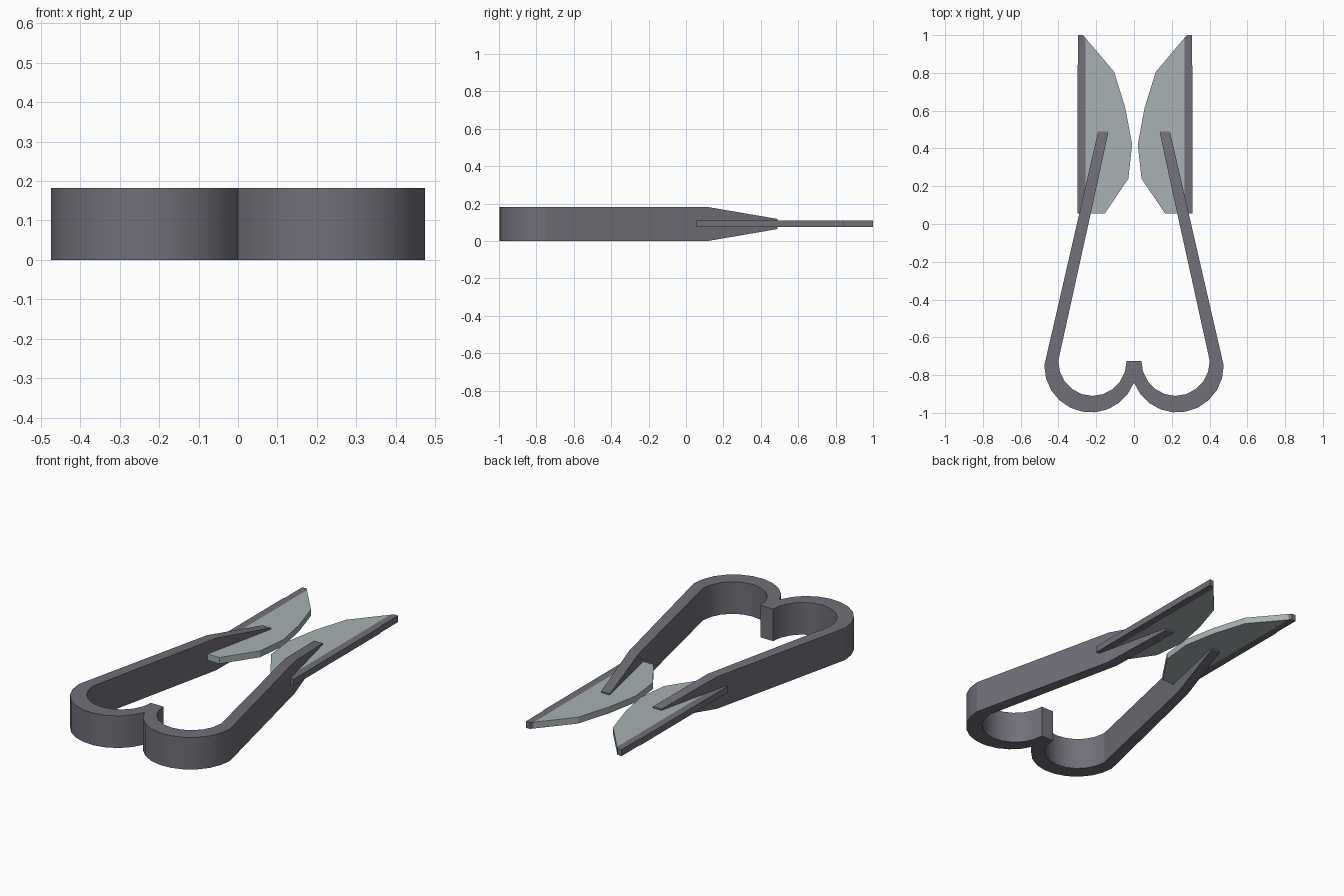
import bpy, bmesh, math

if "Cube" in bpy.data.objects:
    bpy.data.objects.remove(bpy.data.objects["Cube"])


def material(name, rgb):
    m = bpy.data.materials.new(name)
    m.diffuse_color = (*rgb, 1)
    m.use_nodes = True
    m.node_tree.nodes["Principled BSDF"].inputs["Base Color"].default_value = m.diffuse_color
    return m


DARK = material("dark grey metal", (0.165, 0.16, 0.19))
LIGHT = material("pale blade steel", (0.39, 0.44, 0.45))


def finish(bm, name, mats):
    bmesh.ops.remove_doubles(bm, verts=bm.verts, dist=0.0005)
    bmesh.ops.recalc_face_normals(bm, faces=bm.faces)
    me = bpy.data.meshes.new(name)
    bm.to_mesh(me)
    bm.free()
    for m in mats:
        me.materials.append(m)
    ob = bpy.data.objects.new(name, me)
    bpy.context.collection.objects.link(ob)
    return ob


# Spring handle: (inner xy, outer xy, z low, z high) sections from tip to middle
H = 0.182
sections = [((-0.135, 0.49), (-0.19, 0.49), 0.064, 0.118),
            ((-0.216, 0.115), (-0.276, 0.115), 0, H)]
N = 10
for i in range(N + 1):
    a = math.pi + math.pi * i / N
    b = math.pi + math.radians(158.5) * i / N
    inner = (-0.22 + 0.181 * math.cos(a), -0.725 + 0.185 * math.sin(a))
    outer = (-0.229 + 0.246 * math.cos(b), -0.75 + 0.248 * math.sin(b))
    if i == N:
        outer = (0, -0.84)
    sections.append((inner, outer, 0, H))
sections.append(((0, -0.725), (0, -0.84), 0, H))

bm = bmesh.new()
for sx in (1, -1):
    rings = []
    for (ix, iy), (ox, oy), lo, hi in sections:
        rings.append([bm.verts.new((sx * x, y, z)) for x, y, z in
                      ((ix, iy, lo), (ox, oy, lo), (ox, oy, hi), (ix, iy, hi))])
    bm.faces.new(rings[0])
    for k, (r, s) in enumerate(zip(rings, rings[1:])):
        for j in range(4):
            if k == len(rings) - 2 and j == 1:
                continue  # both outer edges coincide on the centre line
            bm.faces.new((r[j], r[(j + 1) % 4], s[(j + 1) % 4], s[j]))
handle = finish(bm, "spring_handle", [DARK])
bpy.context.view_layer.objects.active = handle
handle.select_set(True)
bpy.ops.object.shade_smooth_by_angle(angle=math.radians(20))

# Blades: pale cutting plate with a dark spine along the outer edge
SPINE = 0.262
plate = [(SPINE, 0.055), (0.16, 0.055), (0.035, 0.24), (0.015, 0.42),
         (0.05, 0.61), (0.11, 0.805), (SPINE, 0.985)]
spine = [(SPINE, 0.055), (SPINE, 0.985), (0.275, 1.0), (0.301, 1.0),
         (0.301, 0.845), (0.305, 0.835), (0.305, 0.055)]
for sx, name in ((-1, "left_blade"), (1, "right_blade")):
    bm = bmesh.new()
    for outline in (plate, spine):
        bm.faces.new([bm.verts.new((0.005 + sx * u, y, 0.075)) for u, y in outline])
    bmesh.ops.remove_doubles(bm, verts=bm.verts, dist=0.0005)
    ext = bmesh.ops.extrude_face_region(bm, geom=bm.faces[:], use_keep_orig=True)
    for v in ext["geom"]:
        if isinstance(v, bmesh.types.BMVert):
            v.co.z = 0.111
    for f in bm.faces:
        u = abs(f.calc_center_median().x - 0.005)
        f.material_index = 1 if u > SPINE else 0
    finish(bm, name, [LIGHT, DARK])
